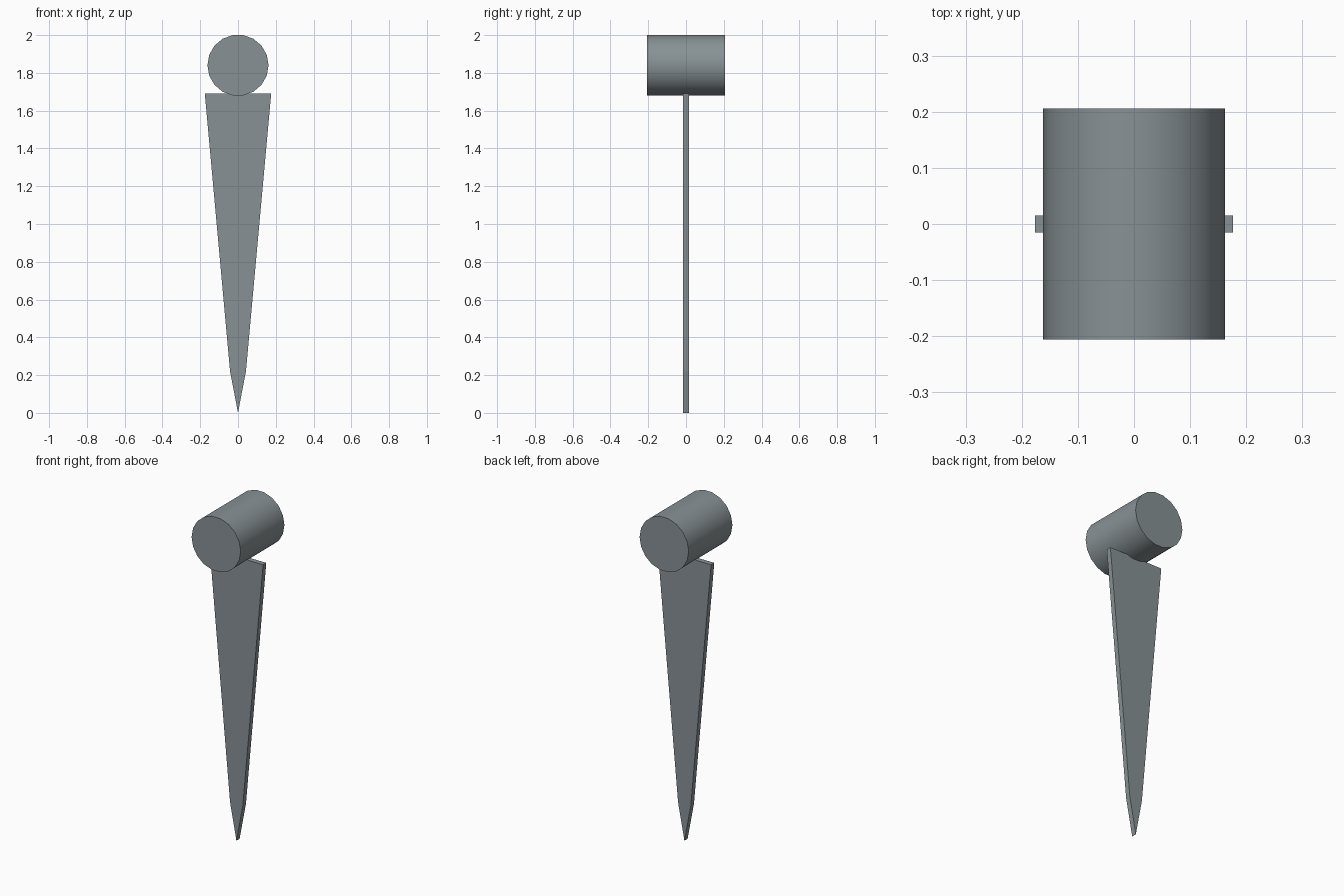
import bpy, bmesh, math

if "Cube" in bpy.data.objects:
    bpy.data.objects.remove(bpy.data.objects["Cube"])

# Dark slate paint shared by both parts
paint = bpy.data.materials.new("dark_slate")
paint.diffuse_color = (0.245, 0.285, 0.30, 1)
paint.use_nodes = True
paint.node_tree.nodes["Principled BSDF"].inputs["Base Color"].default_value = paint.diffuse_color

# Cylindrical head lying along y, corners at its left and right
bpy.ops.mesh.primitive_cylinder_add(vertices=18, radius=0.162, depth=0.412,
                                    location=(0, 0, 1.8405),
                                    rotation=(math.pi / 2, math.pi / 2, 0))
head = bpy.context.object
head.name = "lamp_head"
head.data.materials.append(paint)
bpy.ops.object.shade_smooth_by_angle(angle=math.radians(30))

# Flat tapered ground spike: half profile mirrored, then extruded through y
half = [(0.176, 1.692), (0.042, 0.22)]
outline = half + [(0, 0)] + [(-x, z) for x, z in reversed(half)]
thickness = 0.03

bm = bmesh.new()
face = bm.faces.new([bm.verts.new((x, -thickness / 2, z)) for x, z in outline])
ext = bmesh.ops.extrude_face_region(bm, geom=[face], use_keep_orig=True)
new_verts = [g for g in ext["geom"] if isinstance(g, bmesh.types.BMVert)]
bmesh.ops.translate(bm, verts=new_verts, vec=(0, thickness, 0))
bmesh.ops.recalc_face_normals(bm, faces=bm.faces)
mesh = bpy.data.meshes.new("ground_spike")
bm.to_mesh(mesh)
bm.free()
mesh.materials.append(paint)
spike = bpy.data.objects.new("ground_spike", mesh)
bpy.context.collection.objects.link(spike)
